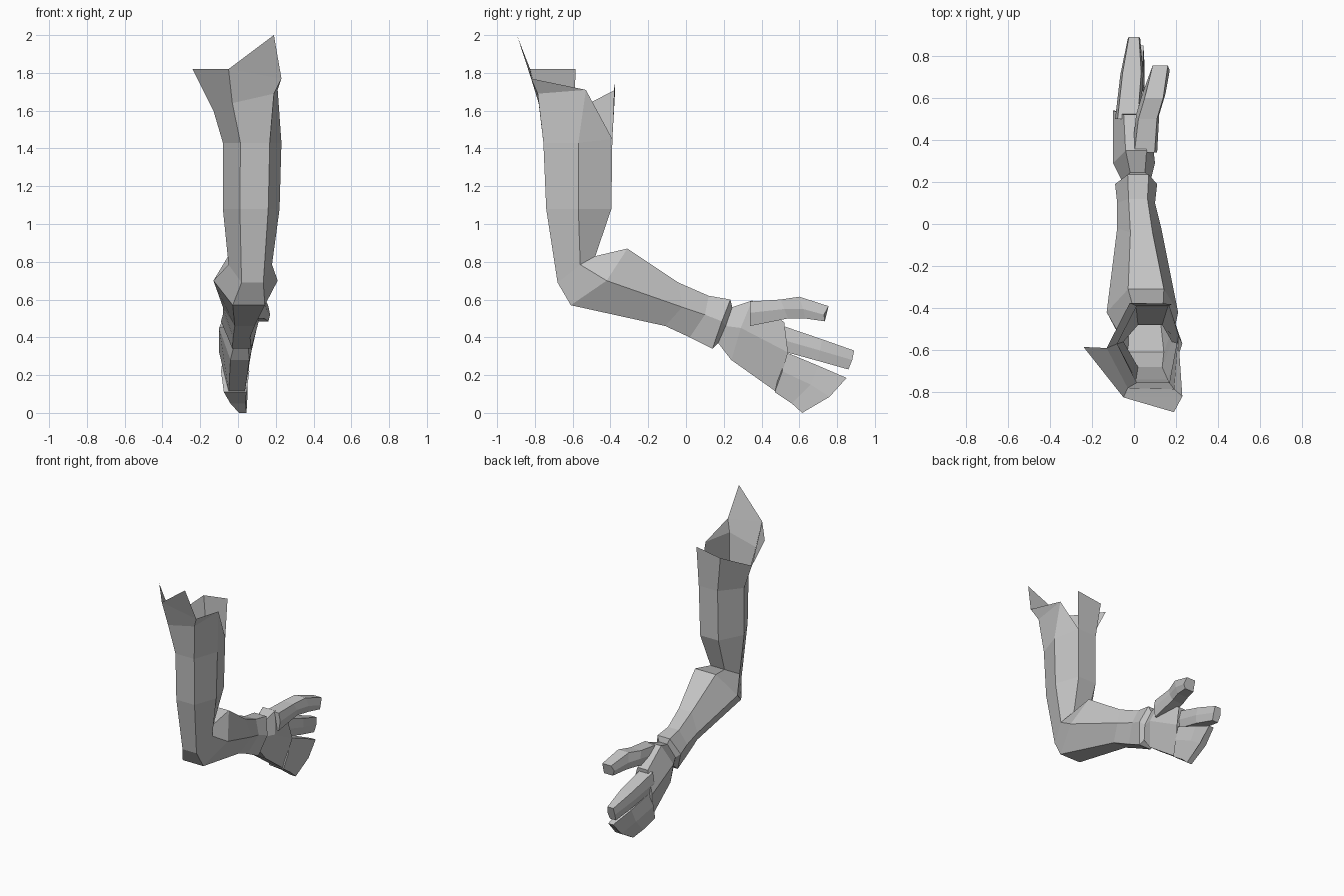
import bpy
import bmesh

cube = bpy.data.objects.get("Cube")
if cube:
    bpy.data.objects.remove(cube)

# Single clay colour
grey = bpy.data.materials.new("clay_grey")
grey.use_nodes = True
colour = (0.55, 0.55, 0.55, 1)
grey.diffuse_color = colour
grey.node_tree.nodes["Principled BSDF"].inputs["Base Color"].default_value = colour


def section(left, right, outer, side, inner, chamfer=(0.3, 0.2)):
    """Six-sided slice; outer, side and inner are (y, z) positions."""
    width = right - left
    near, far = left + chamfer[0] * width, right - chamfer[1] * width
    return [(near, *outer), (far, *outer), (right, *side),
            (far, *inner), (near, *inner), (left, *side)]


def loft(bm, slices):
    """Join successive slices with side faces and return the vertex rings."""
    rings = [[bm.verts.new(p) for p in points] for points in slices]
    for a, b in zip(rings, rings[1:]):
        count = len(a)
        for i in range(count):
            j = (i + 1) % count
            bm.faces.new((a[i], a[j], b[j], b[i]))
    return rings


def finish(bm, name):
    bmesh.ops.recalc_face_normals(bm, faces=bm.faces)
    mesh = bpy.data.meshes.new(name)
    bm.to_mesh(mesh)
    bm.free()
    mesh.materials.append(grey)
    obj = bpy.data.objects.new(name, mesh)
    bpy.context.collection.objects.link(obj)
    return obj


def solid(name, slices):
    bm = bmesh.new()
    rings = loft(bm, slices)
    bm.faces.new(rings[0])
    bm.faces.new(rings[-1])
    return finish(bm, name)


# Upper arm, elbow and forearm as one tube, open at the shoulder
bm = bmesh.new()
rings = loft(bm, [
    section(-.08, .23, (-.755, 1.43), (-.57, 1.43), (-.39, 1.45)),
    section(-.08, .22, (-.74, 1.08), (-.57, 1.08), (-.395, 1.08)),
    section(-.05, .18, (-.68, .69), (-.56, .785), (-.48, .83)),
    section(-.13, .21, (-.61, .57), (-.42, .70), (-.31, .87)),
    section(-.08, .13, (-.11, .46), (-.02, .56), (-.04, .69)),
    section(-.08, .10, (.02, .40), (.10, .52), (.12, .62)),
    section(-.09, .11, (.14, .34), (.19, .485), (.235, .60)),
    section(-.06, .08, (.17, .37), (.21, .46), (.245, .56)),
])
bm.faces.new(rings[-1])

# Torn shoulder edge: short panels, a notch at the back and a tall front point
fl, fr, r, br, bl, l = rings[0]
fl1, fr1, r1, br1, bl1, l1, fl2, fr2, l2, tip = [bm.verts.new(p) for p in (
    (-.03, -.78, 1.64), (.19, -.785, 1.69), (.21, -.53, 1.71),
    (.18, -.38, 1.74), (-.02, -.375, 1.71), (-.13, -.59, 1.60),
    (-.05, -.825, 1.82), (.23, -.82, 1.77), (-.24, -.585, 1.82), (.19, -.895, 2))]
for face in ((fl, fr, fr1, fl1), (fr, r, r1, fr1), (r, br, r1),
             (br, bl, bl1, br1), (bl, l, l1, bl1), (l, fl, fl1, l1),
             (fl1, fr1, fr2, fl2), (fr1, r1, fr2), (l1, fl1, fl2, l2),
             (fl2, fr2, tip)):
    bm.faces.new(face)
finish(bm, "arm")

# Palm widening from the wrist to the knuckles
solid("palm", [
    section(-.06, .08, (.17, .37), (.21, .46), (.245, .56)),
    section(-.10, .10, (.24, .28), (.29, .45), (.35, .595)),
    section(-.10, .07, (.48, .11), (.54, .32), (.52, .48)),
])

# Thumb
slim = (0.1, 0.1)
solid("thumb", [
    section(-.01, .11, (.34, .46), (.34, .53), (.34, .59), slim),
    section(.01, .12, (.54, .50), (.52, .55), (.50, .60), slim),
    section(.04, .15, (.63, .50), (.62, .55), (.60, .615), slim),
    section(.08, .17, (.735, .485), (.73, .52), (.755, .565), slim),
])

# Pointing finger
solid("index_finger", [
    section(-.09, .03, (.50, .33), (.50, .39), (.50, .465), slim),
    section(-.065, .045, (.70, .275), (.71, .33), (.72, .39), slim),
    section(-.03, .03, (.86, .23), (.88, .28), (.89, .33), slim),
])

# Remaining fingers, held together as one block
solid("joined_fingers", [
    section(-.09, .06, (.47, .11), (.51, .22), (.52, .325), slim),
    section(-.05, .05, (.56, .05), (.66, .15), (.70, .25), slim),
    section(.0, .05, (.615, 0), (.76, .085), (.85, .185), slim),
])
